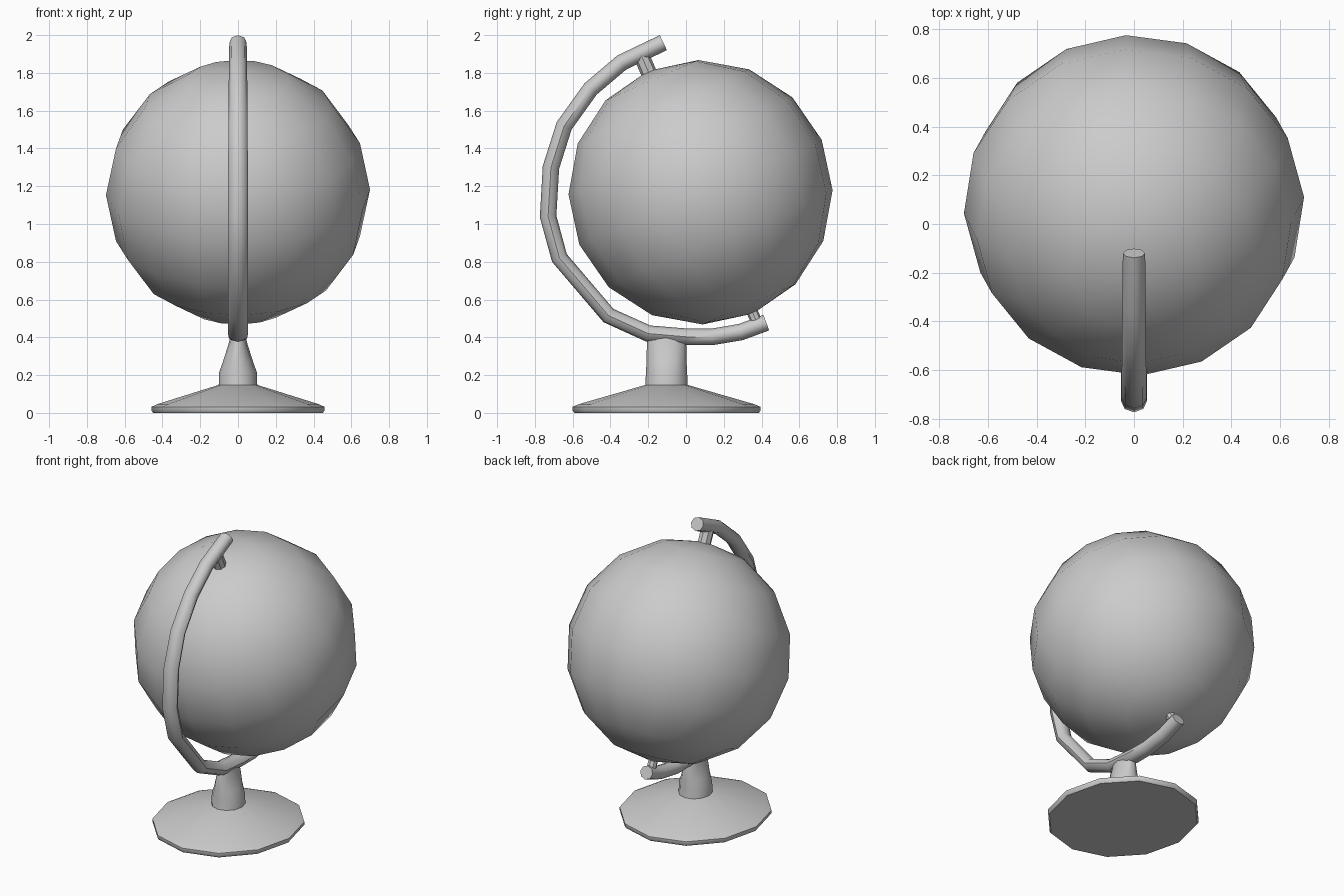
import bpy, bmesh
from math import sin, cos, pi, radians
from mathutils import Vector, Matrix

if "Cube" in bpy.data.objects:
    bpy.data.objects.remove(bpy.data.objects["Cube"])

TILT = radians(23.4)
CENTRE = Vector((0, 0.077, 1.168))
AXIS = Vector((0, -sin(TILT), cos(TILT)))
ROT = Matrix.Rotation(TILT, 4, 'X')


def finish(name, bm, angle=40):
    bmesh.ops.recalc_face_normals(bm, faces=bm.faces)
    mesh = bpy.data.meshes.new(name)
    bm.to_mesh(mesh)
    bm.free()
    ob = bpy.data.objects.new(name, mesh)
    bpy.context.collection.objects.link(ob)
    bpy.ops.object.select_all(action='DESELECT')
    ob.select_set(True)
    bpy.context.view_layer.objects.active = ob
    bpy.ops.object.shade_smooth_by_angle(angle=radians(angle))
    return ob


def loft(name, rings, angle=40):
    """Skin a list of equal-length point rings and cap both ends."""
    bm = bmesh.new()
    loops = [[bm.verts.new(p) for p in ring] for ring in rings]
    n = len(loops[0])
    for a, b in zip(loops, loops[1:]):
        for i in range(n):
            j = (i + 1) % n
            bm.faces.new((a[i], a[j], b[j], b[i]))
    bm.faces.new(loops[0])
    bm.faces.new(loops[-1])
    return finish(name, bm, angle)


def ellipse(z, rx, ry, n=12, y=-0.103):
    return [(rx * cos(2 * pi * i / n), y + ry * sin(2 * pi * i / n), z) for i in range(n)]


# globe: low-poly sphere leaning on its axis
bm = bmesh.new()
bmesh.ops.create_uvsphere(bm, u_segments=16, v_segments=8, radius=0.70,
                          matrix=Matrix.Translation(CENTRE) @ ROT @ Matrix.Rotation(radians(3), 4, 'Z'))
finish("globe", bm, 60)

# curved arm: octagonal tube swept along an arc in the y-z plane
path = [Vector((0, y, z)) for y, z in [
    (-0.12, 1.96), (-0.34, 1.855), (-0.505, 1.715), (-0.645, 1.52), (-0.715, 1.30),
    (-0.73, 1.04), (-0.67, 0.82), (-0.41, 0.515), (-0.20, 0.42), (0.0, 0.403),
    (0.135, 0.402), (0.29, 0.428), (0.425, 0.478)]]
rings = []
for i, p in enumerate(path):
    d1 = (p - path[max(i - 1, 0)]).normalized()
    d2 = (path[min(i + 1, len(path) - 1)] - p).normalized()
    t = (d1 + d2).normalized()
    side = Vector((0, -t.z, t.y))
    width = 0.046 + 0.007 * sin(pi * i / (len(path) - 1))
    rings.append([p + Vector((width * cos(a), 0, 0)) + side * 0.044 * sin(a)
                  for a in (2 * pi * k / 8 for k in range(8))])
loft("arm", rings, 50)

# axle pins joining the globe to the arm
for name, sign, r, length in (("top_pin", 1, 0.042, 0.16), ("bottom_pin", -1, 0.03, 0.13)):
    bm = bmesh.new()
    pos = CENTRE + AXIS * sign * 0.725
    bmesh.ops.create_cone(bm, cap_ends=True, segments=8, radius1=r, radius2=r, depth=length,
                          matrix=Matrix.Translation(pos) @ ROT)
    finish(name, bm)

# round foot and the neck that flattens into the arm
loft("base", [ellipse(z, r * 0.92, r) for z, r in
              [(0, 0.488), (0.012, 0.498), (0.032, 0.498), (0.046, 0.465), (0.148, 0.112)]], 50)
loft("neck", [ellipse(z, rx, ry) for z, rx, ry in
              [(0.13, 0.105, 0.115), (0.15, 0.102, 0.112), (0.215, 0.10, 0.109),
               (0.27, 0.08, 0.106), (0.375, 0.047, 0.104), (0.42, 0.042, 0.09)]], 50)
